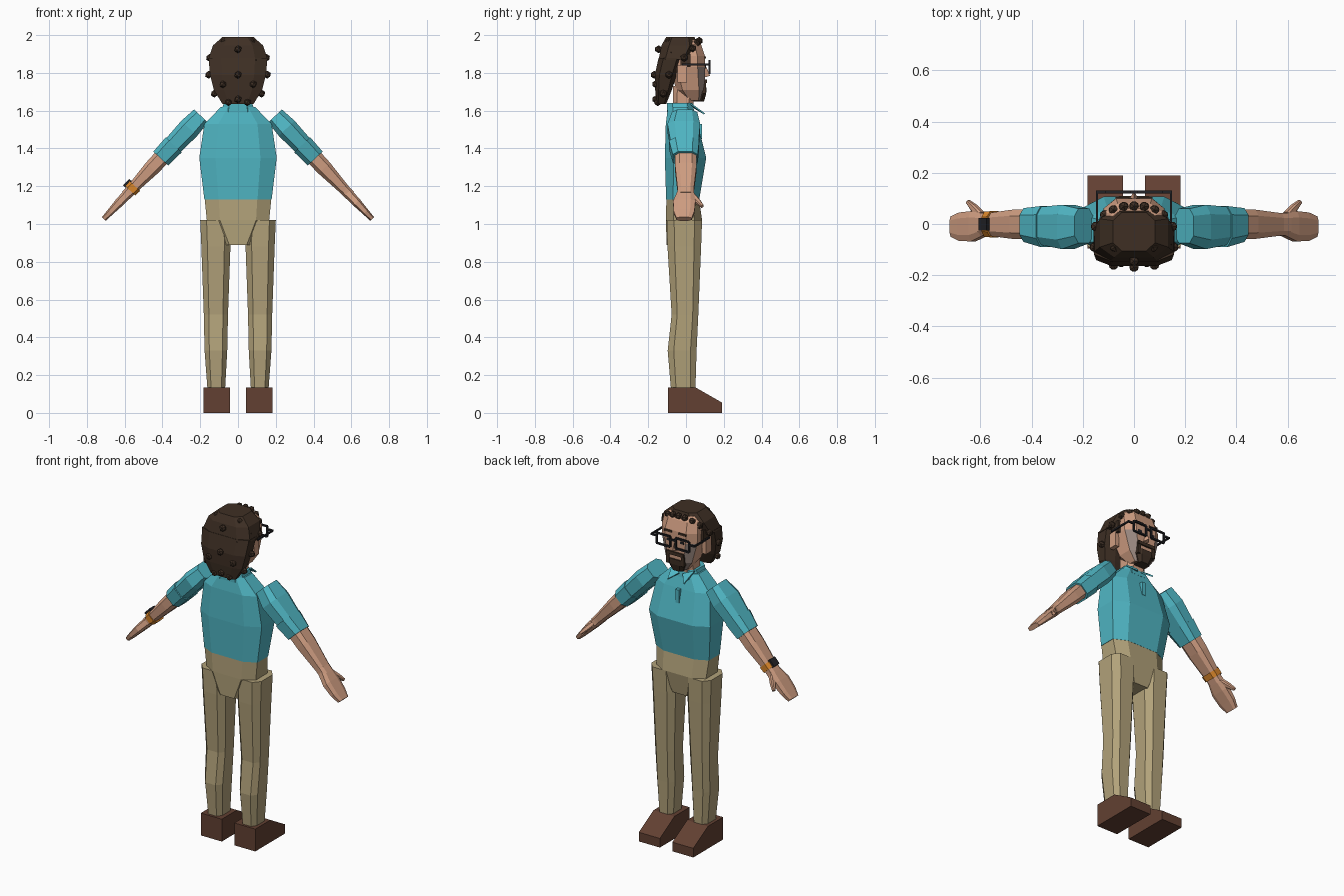
import bpy, bmesh, math
from mathutils import Matrix, Vector

if "Cube" in bpy.data.objects:
    bpy.data.objects.remove(bpy.data.objects["Cube"])


def material(name, r, g, b):
    m = bpy.data.materials.new(name)
    lin = [(c / 255 / 12.92 if c < 11 else ((c / 255 + 0.055) / 1.055) ** 2.4) for c in (r, g, b)]
    m.diffuse_color = (*lin, 1)
    m.use_nodes = True
    m.node_tree.nodes["Principled BSDF"].inputs["Base Color"].default_value = m.diffuse_color
    return m


SHIRT = material("teal shirt", 80, 182, 196)
PANTS = material("khaki cloth", 178, 162, 122)
SKIN = material("skin", 207, 157, 129)
STUBBLE = material("grey stubble", 152, 134, 126)
HAIR = material("dark brown hair", 62, 47, 36)
SHOE = material("brown leather", 98, 64, 50)
ORANGE = material("orange strap", 218, 134, 42)
BLACK = material("black", 34, 34, 38)


def finish(name, bm, mats):
    bmesh.ops.recalc_face_normals(bm, faces=bm.faces)
    me = bpy.data.meshes.new(name)
    bm.to_mesh(me)
    bm.free()
    for m in mats:
        me.materials.append(m)
    ob = bpy.data.objects.new(name, me)
    bpy.context.collection.objects.link(ob)
    return ob


def loft(name, rings, mat, M=Matrix(), k=0.58):
    """Octagonal tube through rings (height, half width, back y, front y[, centre x])."""
    bm = bmesh.new()
    loops = []
    for t, hx, y0, y1, *c in rings:
        cx, cy, hy = (c[0] if c else 0), (y0 + y1) / 2, (y1 - y0) / 2
        pts = [(1, -k), (1, k), (k, 1), (-k, 1), (-1, k), (-1, -k), (-k, -1), (k, -1)]
        loops.append([bm.verts.new(M @ Vector((cx + a * hx, cy + b * hy, t))) for a, b in pts])
    for a, b in zip(loops, loops[1:]):
        for i in range(8):
            j = (i + 1) % 8
            bm.faces.new((a[i], a[j], b[j], b[i]))
    bm.faces.new(loops[0])
    bm.faces.new(loops[-1])
    return finish(name, bm, [mat])


def box(name, lo, hi, mat, M=Matrix()):
    bm = bmesh.new()
    bmesh.ops.create_cube(bm, size=1)
    for v in bm.verts:
        v.co = M @ Vector([(l + h) / 2 + c * (h - l) for l, h, c in zip(lo, hi, v.co)])
    return finish(name, bm, [mat])


def prism(name, pts, x0, x1, mat):
    """Profile in (y, z) extruded along x."""
    bm = bmesh.new()
    a, b = [[bm.verts.new((x, y, z)) for y, z in pts] for x in (x0, x1)]
    bm.faces.new(a)
    bm.faces.new(b)
    for i in range(len(pts)):
        j = (i + 1) % len(pts)
        bm.faces.new((a[i], a[j], b[j], b[i]))
    return finish(name, bm, [mat])


# Torso, hips, neck and collar
loft("shirt_body", [(1.13, .178, -.105, .07), (1.35, .205, -.112, .107),
                    (1.53, .178, -.107, .062), (1.62, .09, -.095, .035)], SHIRT)
loft("hips", [(1.13, .176, -.104, .069), (1.02, .165, -.106, .085), (.89, .08, -.103, .06)], PANTS)
loft("neck", [(1.58, .06, -.07, .035), (1.73, .06, -.07, .045)], SKIN)
loft("collar", [(1.59, .09, -.10, .045), (1.64, .075, -.10, .035)], SHIRT)
box("shirt_placket", (-.012, .062, 1.45), (.012, .085, 1.53), SHIRT)

for s, side in ((1, "right"), (-1, "left")):
    # Collar flap
    bm = bmesh.new()
    tri = [bm.verts.new((s * x, y, z)) for x, y, z in
           ((.012, .045, 1.61), (.075, .02, 1.635), (.055, .095, 1.58))]
    bm.faces.new(tri)
    flap = finish("collar_flap_" + side, bm, [SHIRT])
    flap.modifiers.new("thickness", "SOLIDIFY").thickness = 0.008

    # Leg and wedge shoe
    loft("leg_" + side, [(.13, .047, -.08, .05, s * .115), (.33, .06, -.097, .056, s * .117),
                         (.52, .064, -.076, .065, s * .117), (.88, .077, -.098, .08, s * .117),
                         (1.02, .08, -.102, .085, s * .12)], PANTS)
    prism("shoe_" + side, [(-.095, 0), (.19, 0), (.19, .055), (.05, .135), (-.095, .135)],
          s * .042, s * .182, SHOE)

    # Arm frame: local z runs from the shoulder to the fingertips
    d, u = Vector((s * .686, 0, -.727)), Vector((s * .727, 0, .686))
    M = Matrix((u, (0, 1, 0), d)).transposed().to_4x4()
    M.translation = (s * .196, 0, 1.572)
    loft("sleeve_" + side, [(0, .05, -.075, .06), (.09, .058, -.098, .075),
                            (.24, .052, -.078, .065)], SHIRT, M)
    loft("sleeve_cuff_" + side, [(.21, .058, -.09, .07), (.31, .054, -.07, .062)], SHIRT, M)
    loft("forearm_" + side, [(.28, .044, -.06, .056), (.38, .042, -.058, .056),
                             (.54, .028, -.045, .042), (.58, .028, -.045, .042)], SKIN, M)
    loft("hand_" + side, [(.56, .026, -.045, .042), (.63, .024, -.068, .05),
                          (.70, .018, -.066, .045), (.75, .014, -.05, .03)], SKIN, M)
    T = M @ Matrix.Translation((0, .035, .585)) @ Matrix.Rotation(math.radians(-35), 4, "X")
    loft("thumb_" + side, [(0, .015, -.015, .015), (.05, .014, -.014, .014),
                           (.09, .009, -.008, .008)], SKIN, T)
    if s < 0:
        loft("watch_strap", [(.51, .038, -.052, .05), (.545, .036, -.05, .048)], ORANGE, M)
        box("watch_face", (.03, -.026, .503), (.048, .024, .55), BLACK, M)

    # Ear
    box("ear_" + side, (s * .11, -.045, 1.75), (s * .138, .005, 1.84), SKIN)

    # Glasses: four bars per lens and one temple arm
    x0, x1, z0, z1, y, w = .018, .108, 1.80, 1.862, .125, .005
    for n, (a, b, c, e) in enumerate(((x0, x1, z1 - w, z1 + w), (x0, x1, z0 - w, z0 + w),
                                      (x0 - w, x0 + w, z0, z1), (x1 - w, x1 + w, z0, z1))):
        box(f"lens_frame_{side}_{n}", (s * a, y - w, c), (s * b, y + w, e), BLACK)
    box("glasses_hinge_" + side, (s * x1, y - w, 1.84), (s * .148, y + w, 1.85), BLACK)
    box("glasses_arm_" + side, (s * .14, -.02, 1.84), (s * .148, y, 1.85), BLACK)

    # Eye, brow and beard sides
    box("eye_" + side, (s * .032, .098, 1.824), (s * .058, .105, 1.838), BLACK)
    box("brow_" + side, (s * .022, .09, 1.876), (s * .072, .106, 1.888), HAIR)
    box("beard_side_" + side, (s * .04, .085, 1.69), (s * .06, .107, 1.762), HAIR)

box("glasses_bridge", (-.018, .12, 1.84), (.018, .13, 1.85), BLACK)

# Head, with stubble on the lower slanted cheek faces
head = loft("head", [(1.655, .05, .0, .085), (1.71, .088, -.05, .10), (1.83, .118, -.09, .102),
                     (1.89, .12, -.09, .10), (1.95, .11, -.08, .08), (1.975, .08, -.07, .06)], SKIN)
head.data.materials.append(STUBBLE)
for f in head.data.polygons:
    if f.center.z < 1.83 and abs(f.normal.x) > .3 and f.normal.y > .25:
        f.material_index = 1

# Nose, moustache and goatee
bm = bmesh.new()
v = [bm.verts.new(p) for p in ((-.02, .095, 1.775), (.02, .095, 1.775), (0, .095, 1.86), (0, .128, 1.785))]
for i in ((0, 1, 2), (0, 1, 3), (1, 2, 3), (0, 2, 3)):
    bm.faces.new([v[j] for j in i])
finish("nose", bm, [SKIN])
box("moustache", (-.058, .09, 1.746), (.058, .11, 1.766), HAIR)
loft("goatee", [(1.648, .036, .03, .095), (1.69, .056, .03, .107), (1.722, .056, .05, .108)], HAIR)

# Hair cap and the mass falling behind the neck
loft("hair_cap", [(1.87, .158, -.145, .02), (1.945, .133, -.13, .06), (1.99, .082, -.105, .045)], HAIR)
loft("hair_back", [(1.635, .082, -.155, -.105), (1.71, .128, -.163, -.075),
                   (1.79, .148, -.165, -.05), (1.88, .156, -.145, -.02)], HAIR)
for s, side in ((1, "right"), (-1, "left")):
    box("sideburn_" + side, (s * .105, -.03, 1.83), (s * .135, .025, 1.9), HAIR)

# Small curls: middle ones, then mirrored pairs
curls = [(0, -.145, 1.925), (0, -.168, 1.79), (0, -.16, 1.66), (0, .07, 1.97)]
for x, y, z in ((.128, -.08, 1.9), (.155, -.09, 1.79), (.125, -.12, 1.69), (.08, -.16, 1.74),
                (.075, -.09, 1.965), (.15, -.01, 1.88), (.09, -.13, 1.86), (.04, .068, 1.968),
                (.08, .055, 1.955), (.115, .035, 1.93), (.05, -.15, 1.645)):
    curls += [(x, y, z), (-x, y, z)]
bm = bmesh.new()
for c in curls:
    bmesh.ops.create_icosphere(bm, subdivisions=1, radius=.021, matrix=Matrix.Translation(c))
finish("curls", bm, [HAIR])
